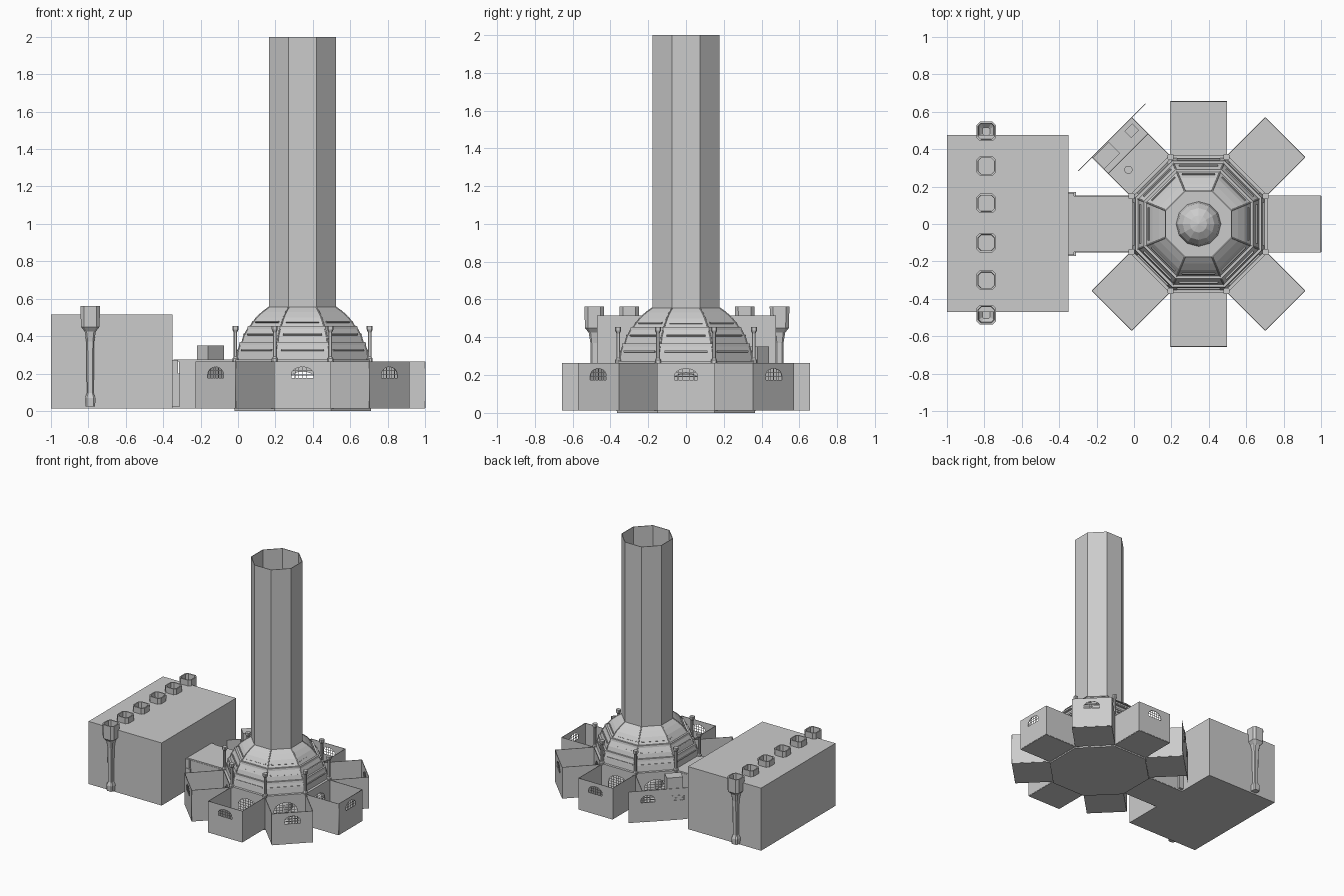
import bpy, bmesh, math
from mathutils import Matrix, Vector

if "Cube" in bpy.data.objects:
    bpy.data.objects.remove(bpy.data.objects["Cube"])

CX = 0.345                      # centre of the octagonal tower
AP, OUT, HW = 0.365, 0.655, 0.151   # hall apothem, wing reach, wing half width
TOP = 0.265


def wing_frame(k):
    """Local frame with +x pointing outward along wing k."""
    return Matrix.Translation((CX, 0, 0)) @ Matrix.Rotation(math.radians(45 * k), 4, 'Z')


def finish(name, bm, m=Matrix()):
    bmesh.ops.recalc_face_normals(bm, faces=bm.faces)
    me = bpy.data.meshes.new(name)
    bm.to_mesh(me)
    bm.free()
    ob = bpy.data.objects.new(name, me)
    bpy.context.collection.objects.link(ob)
    ob.matrix_world = m
    return ob


def boxes(name, spans, m=Matrix()):
    """One object made of boxes given as (x0, x1, y0, y1, z0, z1)."""
    bm = bmesh.new()
    for x0, x1, y0, y1, z0, z1 in spans:
        t = Matrix.Translation(((x0 + x1) / 2, (y0 + y1) / 2, (z0 + z1) / 2))
        s = Matrix.Diagonal((x1 - x0, y1 - y0, z1 - z0, 1))
        bmesh.ops.create_cube(bm, size=1, matrix=t @ s)
    return finish(name, bm, m)


def ngon(a, n=8):
    r = a / math.cos(math.pi / n)
    return [(r * math.cos(math.pi * (2 * i + 1) / n), r * math.sin(math.pi * (2 * i + 1) / n))
            for i in range(n)]


def soft_square(h):
    c = h * 0.65
    return [(h, -c), (h, c), (c, h), (-c, h), (-h, c), (-h, -c), (-c, -h), (c, -h)]


def loft(name, profile, centre, shape=ngon, cap0=False, cap1=False):
    bm = bmesh.new()
    rings = [[bm.verts.new((x, y, z)) for x, y in shape(a)] for a, z in profile]
    for r0, r1 in zip(rings, rings[1:]):
        n = len(r0)
        for i in range(n):
            bm.faces.new((r0[i], r0[(i + 1) % n], r1[(i + 1) % n], r1[i]))
    if cap0:
        bm.faces.new(rings[0])
    if cap1:
        bm.faces.new(rings[-1])
    return finish(name, bm, Matrix.Translation(centre))


def arch(y, w, z0, z1, rise):
    pts = [(y - w / 2, z0), (y + w / 2, z0)]
    return pts + [(y + w / 2 * math.cos(t), z1 - rise + rise * math.sin(t))
                  for t in [math.pi * i / 10 for i in range(11)]]


def panel(name, hw, z0, z1, x, holes, m):
    """Thin wall across local x with arched holes, plus a grille in each hole."""
    cu = bpy.data.curves.new(name, 'CURVE')
    cu.dimensions, cu.fill_mode, cu.extrude = '2D', 'BOTH', 0.002
    for pts in [[(-hw, z0), (hw, z0), (hw, z1), (-hw, z1)]] + [arch(*h) for h in holes]:
        sp = cu.splines.new('POLY')
        sp.points.add(len(pts) - 1)
        for p, (u, v) in zip(sp.points, pts):
            p.co = (u, v, 0, 1)
        sp.use_cyclic_u = True
    tmp = bpy.data.objects.new(name + "_curve", cu)
    bpy.context.collection.objects.link(tmp)
    me = bpy.data.meshes.new_from_object(tmp)
    bpy.data.objects.remove(tmp)
    ob = bpy.data.objects.new(name, me)
    bpy.context.collection.objects.link(ob)
    turn = Matrix(((0, 0, 1, x), (1, 0, 0, 0), (0, 1, 0, 0), (0, 0, 0, 1)))
    ob.matrix_world = m @ turn
    bars, b = [], 0.0012
    for y, w, h0, h1, rise in holes:
        n = max(4, round(w / 0.02))
        for i in range(1, n):
            u = -w / 2 + w * i / n
            zt = h1 - rise + rise * math.sqrt(max(0, 1 - (2 * u / w) ** 2))
            bars.append((x - b, x + b, y + u - b, y + u + b, h0, zt))
        rows = max(2, round((h1 - h0) / 0.02))
        for j in range(1, rows):
            z = h0 + (h1 - h0) * j / rows
            s = max(0, z - (h1 - rise)) / rise
            half = w / 2 * math.sqrt(max(0, 1 - s * s))
            bars.append((x - b, x + b, y - half, y + half, z - b, z + b))
    if bars:
        boxes(name + "_grille", bars, m)


# Octagonal hall: floor, central pedestal ball, walls and wings
loft("hall_floor", [(AP, 0), (AP, 0.012)], (CX, 0, 0), cap0=True, cap1=True)
bm = bmesh.new()
bmesh.ops.create_uvsphere(bm, u_segments=12, v_segments=8, radius=0.12)
bmesh.ops.bisect_plane(bm, geom=bm.verts[:] + bm.edges[:] + bm.faces[:], plane_co=(0, 0, 0),
                       plane_no=(0, 0, -1), clear_outer=True)
finish("central_mound", bm, Matrix.Translation((CX, 0, 0.012)))

WIN = (0, 0.12, 0.175, 0.235, 0.04)
for k in range(8):
    m = wing_frame(k)
    panel("hall_wall", HW, 0.01, 0.27, AP, [(0, 0.17, 0.015, 0.21, 0.06)], m)
    end = 0.66 if k == 4 else OUT
    t = 0.002
    boxes("wing_side_walls", [(AP, end, s * HW - t, s * HW + t, 0.015, TOP) for s in (-1, 1)], m)
    boxes("wing_floor", [(AP, end, -HW, HW, 0.012, 0.018)], m)
    if k == 3:
        panel("wide_outer_wall", 0.255, 0.015, TOP, OUT,
              [(s * 0.11, 0.10, 0.17, 0.225, 0.03) for s in (-1, 1)], m)
        boxes("guard_room_furniture", [
            (0.565, 0.65, 0.03, 0.149, 0.018, 0.35),
            (0.58, 0.63, -0.13, -0.07, 0.018, 0.12),
            (0.53, 0.535, -0.149, 0.149, 0.018, 0.10)], m)
        bm = bmesh.new()
        bmesh.ops.create_cone(bm, cap_ends=True, segments=12, radius1=0.022, radius2=0.022, depth=0.08)
        finish("barrel", bm, m @ Matrix.Translation((0.47, 0.06, 0.058)))
    elif k == 4:
        boxes("corridor_roof", [(AP, 0.69, -HW, HW, TOP, 0.275)], m)
        # Door frame joining the corridor to the block
        boxes("corridor_door_frame", [(0.655, 0.697, s * 0.155 - 0.015, s * 0.155 + 0.015, 0.025, 0.2)
                                      for s in (-1, 1)] +
              [(0.665, 0.697, -0.165, 0.165, 0.2, 0.272), (0.66, 0.697, -HW, HW, 0.012, 0.03)], m)
    else:
        panel("wing_outer_wall", HW, 0.015, TOP, OUT, [WIN], m)

# Faceted dome with ledges, then the tall open tower
DOME = [(0.365, 0.27), (0.352, 0.275), (0.345, 0.32), (0.334, 0.355), (0.324, 0.365), (0.314, 0.40),
        (0.292, 0.44), (0.278, 0.455), (0.245, 0.50), (0.212, 0.53), (0.178, 0.555)]
loft("dome", DOME, (CX, 0, 0))
loft("tower", [(0.178, 0.555), (0.178, 2.0), (0.173, 2.0), (0.173, 0.555)], (CX, 0, 0))
for name, a, z in (("lower_ledge", 0.334, 0.36), ("upper_ledge", 0.289, 0.447)):
    loft(name, [(a - 0.01, z - 0.008), (a + 0.006, z - 0.008), (a + 0.003, z + 0.008), (a - 0.014, z + 0.008)],
         (CX, 0, 0))
loft("cornice", [(AP - 0.004, 0.262), (AP + 0.005, 0.262), (AP + 0.005, 0.274), (AP - 0.015, 0.274)], (CX, 0, 0))

# Slats on each dome face, following the slope
for k in range(8):
    bm = bmesh.new()
    for a, z, tilt in ((0.348, 0.325, 14), (0.313, 0.41, 28), (0.266, 0.475, 37)):
        mat = Matrix.Translation((a, 0, z)) @ Matrix.Rotation(math.radians(-tilt), 4, 'Y')
        bmesh.ops.create_cube(bm, size=1, matrix=mat @ Matrix.Diagonal((0.008, a * 0.66, 0.008, 1)))
    finish("dome_slats", bm, wing_frame(k))

# Corner ribs of the dome
for k in range(8):
    cu = bpy.data.curves.new("dome_rib", 'CURVE')
    cu.dimensions, cu.bevel_depth, cu.bevel_resolution = '3D', 0.004, 0
    sp = cu.splines.new('POLY')
    sp.points.add(len(DOME) - 2)
    for p, (a, z) in zip(sp.points, DOME[1:]):
        p.co = (a / math.cos(math.pi / 8), 0, z, 1)
    tmp = bpy.data.objects.new("rib_curve", cu)
    bpy.context.collection.objects.link(tmp)
    me = bpy.data.meshes.new_from_object(tmp)
    bpy.data.objects.remove(tmp)
    ob = bpy.data.objects.new("dome_rib", me)
    bpy.context.collection.objects.link(ob)
    ob.matrix_world = wing_frame(k + 0.5)

# Capped posts at the hall corners
for x, y in ngon(AP - 0.006):
    loft("corner_post", [(0.016, 0.265), (0.016, 0.28), (0.009, 0.29), (0.009, 0.42), (0.016, 0.435),
                         (0.016, 0.455)], (CX + x, y, 0), soft_square, True, True)

# Large block with a row of hopper columns
boxes("block", [(-1.0, -0.35, -0.47, 0.475, 0.012, 0.515)])
COLUMN = [(0.026, 0.025), (0.028, 0.07), (0.018, 0.095), (0.021, 0.37), (0.03, 0.425), (0.05, 0.45),
          (0.052, 0.562), (0.043, 0.562), (0.04, 0.46), (0.02, 0.44)]
for y in (-0.485, -0.3, -0.1, 0.11, 0.31, 0.495):
    outer = abs(y) > 0.4
    prof = COLUMN if outer else COLUMN[5:]
    loft("hopper_column", prof, (-0.79, y, 0), soft_square, outer, True)
